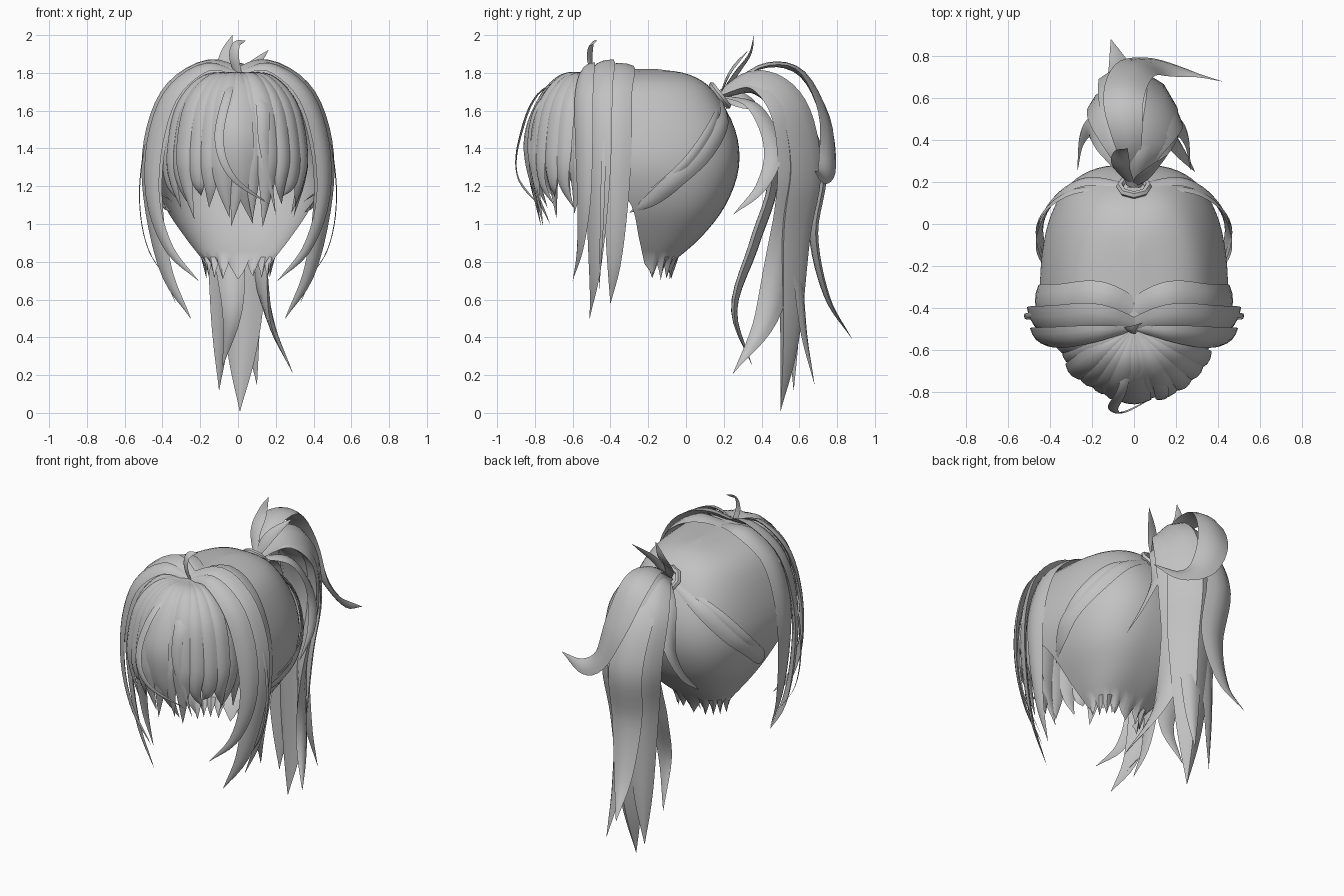
import bpy, bmesh, math, random
from mathutils import Vector

random.seed(4)
if "Cube" in bpy.data.objects:
    bpy.data.objects.remove(bpy.data.objects["Cube"])

hair = bpy.data.materials.new("hair grey")
hair.use_nodes = True
hair.diffuse_color = (.54, .54, .54, 1)
hair.node_tree.nodes["Principled BSDF"].inputs["Base Color"].default_value = hair.diffuse_color
parts = []
# Centres that locks turn their broad face away from
HEAD = Vector((0, -.35, 1.2))
NECK = Vector((0, -.1, 1.2))
TAIL = Vector((0, .42, 1.1))
BEHIND = Vector((.2, 2, 1.5))
PARTING = Vector((0, -.5, 1.8))
KNOT = Vector((0, .18, 1.68))


def finish(name, bm):
    bmesh.ops.recalc_face_normals(bm, faces=bm.faces)
    mesh = bpy.data.meshes.new(name)
    bm.to_mesh(mesh)
    bm.free()
    mesh.materials.append(hair)
    obj = bpy.data.objects.new(name, mesh)
    bpy.context.collection.objects.link(obj)
    parts.append(obj)


def spline(points, t):
    """Smooth curve through all points, t from 0 to 1."""
    pts = [Vector(p) for p in points]
    pts = [2 * pts[0] - pts[1]] + pts + [2 * pts[-1] - pts[-2]]
    f = t * (len(pts) - 3)
    i = min(int(f), len(pts) - 4)
    f -= i
    before, start, end, after = pts[i:i + 4]
    pull_in = (end - before) / 2
    pull_out = (after - start) / 2
    gap = end - start
    return start + pull_in * f + (3 * gap - 2 * pull_in - pull_out) * f**2 + (pull_in + pull_out - 2 * gap) * f**3


def strand(name, points, width, thick=.25, centre=HEAD, root=.2, taper=.45, steps=26):
    """Pointed lock with a lens section, its broad face turned away from centre."""
    bm = bmesh.new()
    rings = []
    across = [j / 2 for j in range(-2, 3)]
    section = [(s, 1 - s * s) for s in across] + [(s, (s * s - 1) / 2) for s in across[-2:0:-1]]
    for k in range(steps + 1):
        t = k / steps
        p = spline(points, t)
        tangent = (spline(points, min(1, t + .01)) - spline(points, max(0, t - .01))).normalized()
        away = p - Vector((centre.x, centre.y, min(centre.z, p.z)))
        side = tangent.cross(away).normalized()
        out = side.cross(tangent)
        w = width * (root + (1 - root) * math.sin(math.pi / 2 * min(1, t / .4)))
        w *= max(.01, 1 - (max(0, t - taper) / (1 - taper)) ** 1.6)
        rings.append([bm.verts.new(p + side * w * u + out * w * thick * v) for u, v in section])
    for a, b in zip(rings, rings[1:]):
        for j in range(len(section)):
            bm.faces.new((a[j - 1], a[j], b[j], b[j - 1]))
    bm.faces.new(rings[0])
    bm.faces.new(rings[-1])
    finish(name, bm)


def pair(name, points, width, **options):
    """The same lock on both sides of the head."""
    for sign, label in ((1, "left"), (-1, "right")):
        strand(f"{label}_{name}", [(sign * x, y, z) for x, y, z in points], width, **options)


def hang(body, tip):
    """Let a lock run down its body, drop, then bend out to its tip."""
    low = body[-1]
    share = Vector((.35, .35, .6))
    knee = [a + (b - a) * s for a, b, s in zip(low, tip, share)]
    return [*body, knee, tip]


def face_lock(name, start, depth, tip, width, **options):
    body = [(0, start, 1.8), (.17, depth + .02, 1.83), (.35, depth, 1.69), (.44, depth, 1.43), (.45, depth, 1.13)]
    pair(f"face_lock_{name}", hang(body, tip), width, **options)


def tail_lock(name, x, depth, tip, width, thick):
    body = [KNOT, (x / 2, .37, 1.73), (x, .53 + depth / 2, 1.6),
            (x, .6 + depth, 1.3), (x * .7, .56 + depth, .95)]
    strand(f"ponytail_{name}", hang(body, tip), width, thick=thick, centre=TAIL, taper=.55, steps=36)


# Scalp shell: half width, front y and back y at each height
levels = {1.82: (0, -.48, -.15), 1.79: (.2, -.48, .02), 1.7: (.33, -.47, .15), 1.5: (.42, -.45, .26),
          1.3: (.45, -.42, .28), 1.1: (.39, -.29, .21), .93: (.28, -.25, .08), .79: (.17, -.22, -.08)}
heights = [(z, 0, 0) for z in levels]
ROWS, COLS = 28, 36
bm = bmesh.new()
rows = []
for r in range(ROWS + 1):
    z = spline(heights, r / ROWS).x
    w, front, back = spline(levels.values(), r / ROWS)
    row = []
    for c in range(COLS + 1):
        angle = math.pi * c / COLS
        x = w * math.copysign(abs(math.cos(angle)) ** .7, math.cos(angle))
        y = front + (back - front) * max(0, math.sin(angle)) ** .7
        # Ragged points along the nape
        tooth = random.uniform(.06, .09) * (1 - abs(c % 4 - 2) / 2) if r == ROWS else 0
        row.append(bm.verts.new((x, y, z - tooth)))
    rows.append(row)
for a, b in zip(rows, rows[1:]):
    for c in range(COLS):
        bm.faces.new((a[c], a[c + 1], b[c + 1], b[c]))
bmesh.ops.remove_doubles(bm, verts=rows[0], dist=.001)
finish("scalp", bm)

# Fringe: pleated fan from the parting
COUNT = 15
for i in range(COUNT):
    angle = math.radians(88) * (2 * i / (COUNT - 1) - 1)
    sway = random.uniform(-.15, .15)
    tip = random.uniform(.98, 1.15)
    reach = random.uniform(.93, 1.02)
    path = []
    for r, z in ((.03, 1.8), (.5, 1.77), (.86, 1.62), (1, 1.38), (.98, 1.22), (.86, tip)):
        turn = angle + (sway if z == tip else 0)
        path.append(PARTING + Vector((.37 * r * reach * math.sin(turn),
                                      -.33 * r * reach * math.cos(turn), z - PARTING.z)))
    strand(f"fringe_lock_{i + 1}", path, random.uniform(.055, .075), thick=.4, root=.12, taper=.55)

# Loose locks over the fringe
strand("fringe_centre_lock", [PARTING, (0, -.7, 1.74), (0, -.83, 1.5), (.02, -.82, 1.25), (.08, -.72, 1)],
       .08, taper=.55)
strand("fringe_loose_curl", [PARTING, (-.05, -.77, 1.7), (-.1, -.88, 1.45), (-.03, -.89, 1.25), (.17, -.78, 1.1)],
       .025)
strand("fringe_crossing_lock", [PARTING, (.12, -.76, 1.66), (.14, -.83, 1.4), (.2, -.76, 1.05)], .035)

# Long locks framing the face
face_lock("back", -.42, -.37, (.33, -.4, .58), .085, root=.8)
face_lock("front", -.49, -.47, (.25, -.51, .5), .1, root=.5, centre=NECK, thick=.3)
face_lock("inner", -.5, -.54, (.21, -.6, .7), .065, centre=NECK, thick=.3)
pair("face_wisp", [(.3, -.43, 1.74), (.45, -.43, 1.56), (.52, -.44, 1.2), (.48, -.45, .88), (.33, -.46, .65)],
     .012)

# Combed locks wrapping back to the tie, with loose ends by the ears
pair("combed_lock", [KNOT, (.24, .2, 1.55), (.39, .1, 1.38), (.45, -.05, 1.24), (.42, -.18, 1.13), (.35, -.3, 1.06)],
     .05, taper=.65)
pair("combed_wisp", [KNOT, (.3, .15, 1.55), (.45, .02, 1.35), (.44, -.15, 1.2), (.35, -.29, 1.12)], .025)

# Curl standing on the parting, and short spikes above the tie
strand("parting_curl", [PARTING, (-.02, -.51, 1.88), (-.01, -.5, 1.95), (.04, -.47, 1.97)],
       .03, centre=Vector((.5, .4, 1.8)), root=.7)
strand("tie_spike_tall", [KNOT, (-.06, .27, 1.8), (-.06, .34, 1.9), (-.03, .36, 2)], .045, centre=BEHIND)
strand("tie_spike_short", [KNOT, (.06, .24, 1.81), (.16, .33, 1.92)], .035, centre=BEHIND)

# Ponytail: thick core with overlapping locks
tail_lock("core", .04, -.01, (.01, .5, .01), .17, .75)
tail_lock("left", .13, -.04, (.29, .25, .21), .12, .4)
tail_lock("right", -.12, .01, (-.1, .57, .12), .11, .4)
tail_lock("flick", -.06, .11, (-.11, .88, .39), .11, .3)
tail_lock("under", .08, .02, (.1, .68, .15), .09, .4)
strand("ponytail_inner", [KNOT, (-.03, .38, 1.6), (-.06, .47, 1.25), (-.05, .37, .9), (-.03, .26, .55),
       (-.08, .35, .25)], .09, thick=.4, centre=BEHIND, taper=.55)
strand("ponytail_sweep", [KNOT, (-.03, .4, 1.83), (-.05, .6, 1.8), (0, .73, 1.57), (.1, .75, 1.34),
       (.25, .72, 1.25), (.42, .68, 1.28)], .1, centre=TAIL)
pair("ponytail_wisp", [KNOT, (.13, .36, 1.62), (.2, .46, 1.4), (.25, .4, 1.2), (.27, .25, 1.05)],
     .05, centre=TAIL)

# Hair tie
bpy.ops.mesh.primitive_torus_add(major_segments=8, minor_segments=6, major_radius=.068, minor_radius=.018,
                                 location=KNOT, rotation=(math.radians(-52), 0, 0))
tie = bpy.context.object
tie.name = "hair_tie"
tie.data.materials.append(hair)

# Smooth shading that keeps the lock edges crisp
for obj in parts:
    obj.select_set(True)
bpy.context.view_layer.objects.active = parts[0]
bpy.ops.object.shade_smooth_by_angle(angle=math.radians(40))
